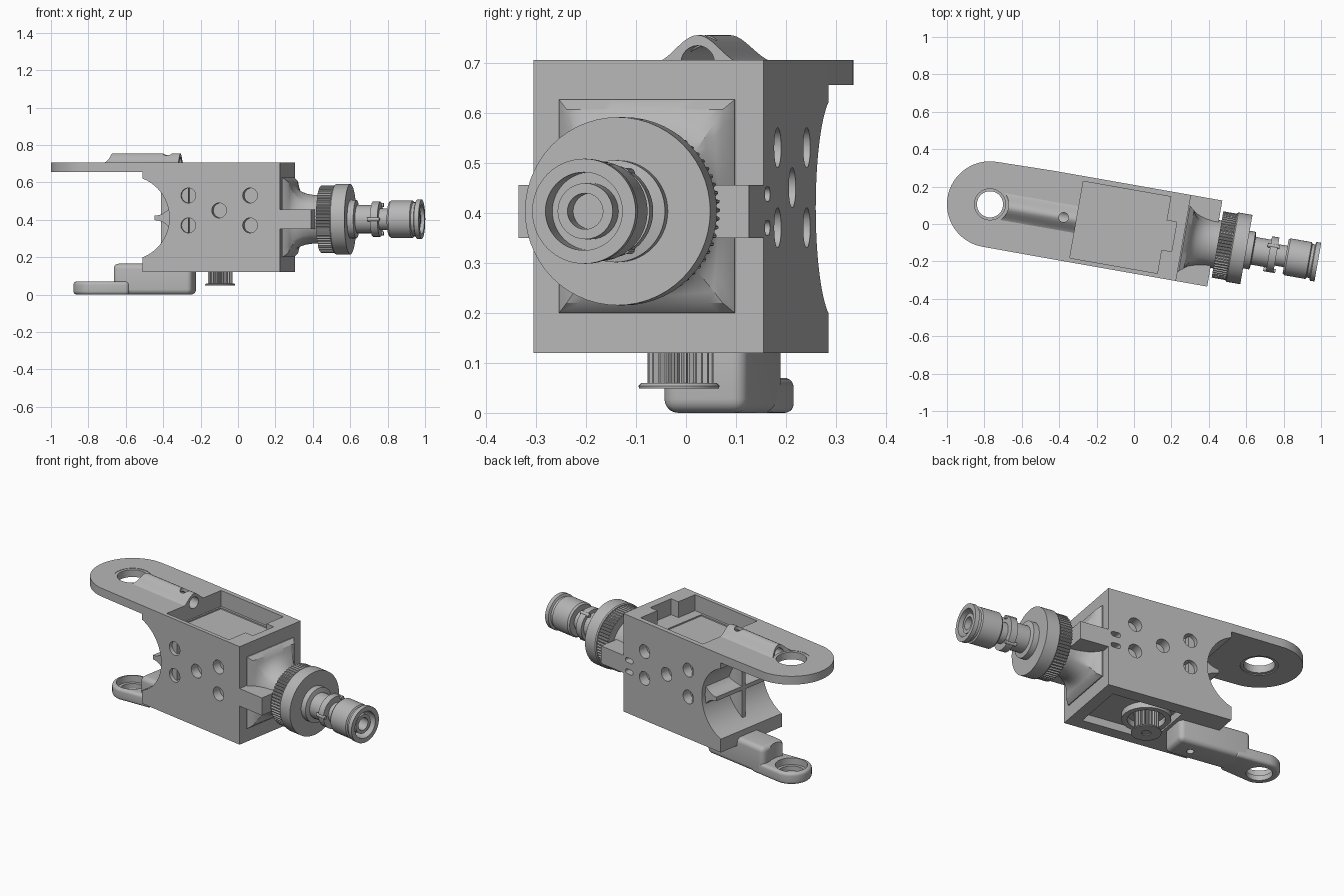
import bpy, bmesh, math
from mathutils import Matrix

old = bpy.data.objects.get("Cube")
if old:
    bpy.data.objects.remove(old, do_unlink=True)

grey = bpy.data.materials.new("machined_grey")
grey.use_nodes = True
GREY = (0.47, 0.47, 0.47, 1)
grey.diffuse_color = GREY
grey.node_tree.nodes["Principled BSDF"].inputs["Base Color"].default_value = GREY

AXIS_Z = 0.403              # height of the connector axis
NEAR, FAR = -0.231, 0.236   # side faces of the body
END = 1.05                  # far end of the body, measured from the pivot
parts = []

# Maps (a, b, height) onto the axis a shape is extruded or turned along
PLACE = {"x": lambda a, b, h: (h, a, b),
         "y": lambda a, b, h: (a, h, b),
         "z": lambda a, b, h: (a, b, h)}


def finish(name, bm, keep=True):
    bmesh.ops.remove_doubles(bm, verts=bm.verts, dist=1e-5)
    bmesh.ops.recalc_face_normals(bm, faces=bm.faces)
    mesh = bpy.data.meshes.new(name)
    bm.to_mesh(mesh)
    bm.free()
    mesh.materials.append(grey)
    ob = bpy.data.objects.new(name, mesh)
    bpy.context.collection.objects.link(ob)
    if keep:
        parts.append(ob)
    return ob


def skin(bm, rings):
    for a, b in zip(rings, rings[1:]):
        for i in range(len(a)):
            bm.faces.new((a[i - 1], a[i], b[i], b[i - 1]))


def loft(name, sections, axis="z", keep=True):
    """Skin (height, points) sections and cap both ends."""
    bm = bmesh.new()
    rings = [[bm.verts.new(PLACE[axis](a, b, h)) for a, b in pts] for h, pts in sections]
    skin(bm, rings)
    bm.faces.new(rings[0])
    bm.faces.new(rings[-1])
    return finish(name, bm, keep)


def prism(name, pts, lo, hi, axis="z", keep=True):
    return loft(name, [(lo, pts), (hi, pts)], axis, keep)


def lathe(name, profile, axis, ca, cb, steps=56):
    """Turn (height, radius) points about an axis; off-axis loops close up."""
    bm = bmesh.new()
    rings = [[bm.verts.new(PLACE[axis](a, b, h)) for a, b in arc(ca, cb, r, n=steps)]
             for h, r in profile]
    skin(bm, rings if profile[0][1] == 0 else rings + rings[:1])
    return finish(name, bm)


def rect(a0, a1, b0, b1):
    return [(a0, b0), (a1, b0), (a1, b1), (a0, b1)]


def arc(ca, cb, r, start=0, stop=360, n=40):
    full = stop - start == 360
    ts = [math.radians(start + (stop - start) * i / (n if full else n - 1)) for i in range(n)]
    return [(ca + r * math.cos(t), cb + r * math.sin(t)) for t in ts]


def gear(ca, cb, r, depth, teeth):
    pts = []
    for i in range(teeth * 4):
        t = math.tau * i / (teeth * 4)
        rr = r if i % 4 < 2 else r - depth
        pts.append((ca + rr * math.cos(t), cb + rr * math.sin(t)))
    return pts


def modify(ob, kind, **settings):
    mod = ob.modifiers.new("shape", kind)
    for key, value in settings.items():
        setattr(mod, key, value)
    bpy.context.view_layer.objects.active = ob
    bpy.ops.object.modifier_apply(modifier=mod.name)


def cut(obs, pts, lo, hi, axis="z"):
    tool = prism("cutter", pts, lo, hi, axis, keep=False)
    for ob in obs:
        modify(ob, "BOOLEAN", operation="DIFFERENCE", object=tool, solver="EXACT")
    bpy.data.objects.remove(tool, do_unlink=True)


def bevel(ob, width):
    modify(ob, "BEVEL", width=width, segments=5, limit_method="ANGLE", angle_limit=0.6)


# Body block with a scooped end, and curved ridges dividing the scoop into lobes
body = prism("body", rect(0.305, END, NEAR, FAR), 0.12, 0.705)
cut([body], arc(0.225, 0.41, 0.225, n=64), -0.4, 0.4, "y")
for name, mid, r, sweep, lo, hi, axis in (
        ("scoop_cross_ridge", 0.41, 0.1, 35, -0.21, 0.21, "y"),
        ("scoop_column", 0, 0.16, -5, 0.23, 0.6, "z")):
    upper = arc(0.365, mid + r + 0.012, r, -90, sweep, 14)
    lower = [(u, 2 * mid - w) for u, w in reversed(upper)]
    rear = [(0.55, upper[-1][1]), (0.55, lower[0][1])]
    prism(name, lower + upper + rear, lo, hi, axis)

# Top arm and the tunnel hump lying on it
top_arm = prism("top_arm", arc(0, 0, 0.23, 90, 270) + [(0.305, NEAR), (0.305, FAR)], 0.655, 0.705)
crest = [(0.09 * k / 12, 0.70 + 0.0275 * (1 + math.cos(math.pi * k / 12))) for k in range(-12, 13)]
hump = prism("tunnel_hump", crest, 0.06, 0.47, "x")
cut([hump, top_arm], arc(0, 0, 0.1), 0.6, 0.8)
cut([hump, top_arm, body], arc(0, 0.7, 0.034, n=24), 0.02, 0.52, "x")
cut([hump], arc(0.4, 0, 0.026, n=20), 0.7, 0.8)
lathe("pivot_bushing", [(0.66, 0.1), (0.703, 0.1), (0.703, 0.083), (0.66, 0.083)], "z", 0, 0)

# Tray in the top, with a connector notch and a faint inner step
cut([body], rect(0.47, 0.945, -0.208, 0.208), 0.61, 0.8)
cut([body], rect(0.93, 1.0, -0.08, 0.08), 0.61, 0.8)
cut([body], rect(0.48, 0.885, -0.195, 0.195), 0.602, 0.65)

# Shallow holes on both sides and a pair of slots near the end
for u, z in ((0.553, 0.53), (0.553, 0.37), (0.72, 0.45), (0.888, 0.53), (0.888, 0.37)):
    for s in (-1, 1):
        cut([body], arc(u, z, 0.04, n=28), *sorted((s * 0.18, s * 0.3)), "y")
for z in (0.37, 0.437):
    slot = arc(0.99, z, 0.014, 90, 270, 9) + arc(1.02, z, 0.014, -90, 90, 9)
    cut([body], slot, 0.19, 0.3, "y")

# Underside recess with the drive pulley
cut([body], rect(0.56, 0.98, -0.16, 0.16), 0.05, 0.165)
lathe("pulley_collar", [(0.13, 0.13), (0.17, 0.13), (0.17, 0.1), (0.13, 0.1)], "z", 0.685, 0)
prism("drive_pulley", gear(0.685, 0.003, 0.066, 0.011, 22), 0.055, 0.18)
lathe("pulley_flange", [(0.049, 0.025), (0.049, 0.08), (0.054, 0.081), (0.06, 0.075), (0.06, 0.025)],
      "z", 0.685, 0)

# Lower arm: ring end and thick block
ring = prism("lower_arm_ring", arc(0, 0, 0.11, 90, 270) + [(0.2, -0.07), (0.2, 0.11)], 0, 0.07)
block = prism("lower_arm_block", rect(0.112, 0.54, -0.06, 0.11), 0, 0.165)
bevel(ring, 0.018)
bevel(block, 0.028)
cut([block], arc(0, 0, 0.125), 0.07, 0.3)
cut([block, ring], arc(0, 0, 0.088), 0.03, 0.2)
cut([ring], arc(0, 0, 0.07), -0.1, 0.2)
cut([block], arc(0.43, 0.02, 0.02, n=20), -0.1, 0.06)

# Far end: cross strap, and a raised pad flaring into a round neck
prism("end_strap", rect(END - 0.005, 1.22, NEAR, FAR), 0.35, 0.455)
sections = []
for u, square, shrink in ((1.03, 1, 0), (END + 0.005, 1, 0), (1.08, 1, 0.02), (1.088, 0.75, 0.02),
                          (1.1, 0.5, 0.02), (1.12, 0.25, 0.01), (1.15, 0.08, 0),
                          (1.19, 0, 0), (1.26, 0, 0)):
    pts = []
    for v, z in arc(0, 0, 1, n=64):
        k = max(abs(v), abs(z))
        pts.append((v * (square * (0.178 - shrink) / k + (1 - square) * 0.13),
                    0.01 * square + AXIS_Z
                    + z * (square * (0.213 - shrink) / k + (1 - square) * 0.13)))
    sections.append((u, pts))
loft("flared_neck", sections, "x")

# Knurled ring and hand disc
prism("knurled_ring", gear(0, AXIS_Z, 0.18, 0.007, 64), 1.235, 1.315, "x")
lathe("hand_disc", [(1.31, 0), (1.31, 0.183), (1.316, 0.188), (1.392, 0.188), (1.392, 0)],
      "x", 0, AXIS_Z)

# Coaxial plug: stem, lugged flange, and hollow end sleeve
lathe("plug_stem", [(1.38, 0), (1.38, 0.102), (1.425, 0.102), (1.43, 0.075), (1.515, 0.075),
                    (1.515, 0.094), (1.555, 0.094), (1.555, 0.058), (1.63, 0.058), (1.63, 0)],
      "x", 0, AXIS_Z)
lathe("plug_sleeve", [(1.605, 0), (1.605, 0.092), (1.615, 0.1), (1.73, 0.1), (1.735, 0.091),
                      (1.75, 0.091), (1.755, 0.105), (1.78, 0.105), (1.78, 0.078),
                      (1.70, 0.078), (1.70, 0)], "x", 0, AXIS_Z)
lathe("plug_contact", [(1.69, 0.056), (1.765, 0.056), (1.765, 0.036), (1.69, 0.036)],
      "x", 0, AXIS_Z, 32)
for k in range(3):
    t = math.tau * k / 3 + 1.05
    v, z = 0.087 * math.cos(t), AXIS_Z + 0.087 * math.sin(t)
    prism("plug_lug", arc(v, z, 0.011, n=14), 1.50, 1.565, "x")

# Swing the whole assembly into its stance and shade it
stance = Matrix.Translation((-0.77, 0.105, 0)) @ Matrix.Rotation(math.radians(-10), 4, "Z")
bpy.ops.object.select_all(action="DESELECT")
for ob in parts:
    ob.data.transform(stance)
    ob.select_set(True)
bpy.context.view_layer.objects.active = body
bpy.ops.object.shade_smooth_by_angle(angle=math.radians(30))
